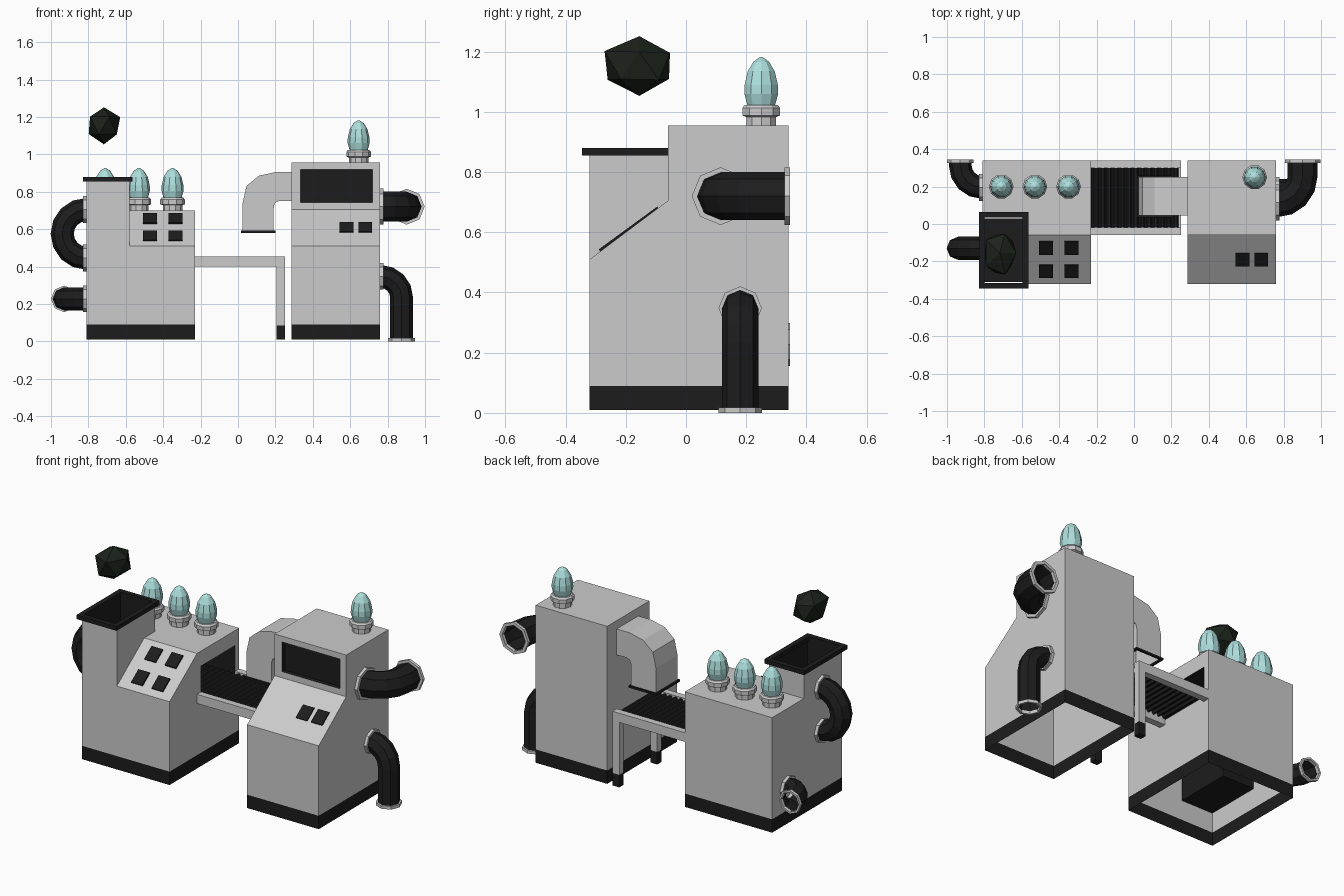
import bpy, bmesh, math, random
from mathutils import Vector as V

if "Cube" in bpy.data.objects:
    bpy.data.objects.remove(bpy.data.objects["Cube"])


def material(name, rgb):
    m = bpy.data.materials.new(name)
    m.diffuse_color = (*rgb, 1)
    m.use_nodes = True
    m.node_tree.nodes["Principled BSDF"].inputs["Base Color"].default_value = m.diffuse_color
    return m


DARK = material("dark", (0.012, 0.012, 0.012))
GLASS = material("pale_glass", (0.42, 0.74, 0.72))
ROCK = material("dark_rock", (0.011, 0.016, 0.011))


def finish(name, bm, mat):
    bmesh.ops.recalc_face_normals(bm, faces=bm.faces)
    me = bpy.data.meshes.new(name)
    bm.to_mesh(me)
    bm.free()
    ob = bpy.data.objects.new(name, me)
    bpy.context.collection.objects.link(ob)
    if mat:
        me.materials.append(mat)


def loft(name, rings, mat=None, closed=False, caps=(False, False), skip=(), cyclic=True):
    """Bridge successive rings of points; skip leaves out ring edges."""
    bm = bmesh.new()
    vs = [[bm.verts.new(p) for p in r] for r in rings]
    n = len(vs[0])
    pairs = list(zip(vs, vs[1:])) + ([(vs[-1], vs[0])] if closed else [])
    for a, b in pairs:
        for j in range(n if cyclic else n - 1):
            if j not in skip:
                k = (j + 1) % n
                bm.faces.new((a[j], a[k], b[k], b[j]))
    for use, r in zip(caps, (vs[0], vs[-1])):
        if use:
            bm.faces.new(r)
    finish(name, bm, mat)


def rect(x0, x1, y0, y1, z):
    return [(x0, y0, z), (x1, y0, z), (x1, y1, z), (x0, y1, z)]


def box(name, x, y, z, mat=None, caps=(True, True), skip=()):
    loft(name, [rect(*x, *y, z[0]), rect(*x, *y, z[1])], mat, caps=caps, skip=skip)


def frame(name, x, y, z, w, mat):
    """Rectangular rim with a hole."""
    inner = (x[0] + w, x[1] - w, y[0] + w, y[1] - w)
    loft(name, [rect(*x, *y, z[0]), rect(*x, *y, z[1]),
                rect(*inner, z[1]), rect(*inner, z[0])], mat, closed=True)


def yz(x, pts):
    return [(x, y, z) for y, z in pts]


def circle(c, u, v, r, n=8):
    return [c + r * (math.cos(2 * math.pi * i / n) * u + math.sin(2 * math.pi * i / n) * v)
            for i in range(n)]


# dark plinths
box("left_plinth", (-.81, -.23), (-.32, .34), (.01, .09), DARK, (False, False))
box("right_plinth", (.285, .76), (-.32, .34), (.01, .09), DARK, (False, False))

# left machine: console with belt opening, rear block, hopper column
side = [(-.32, .09), (.34, .09), (.34, .70), (-.06, .70), (-.32, .51)]
mouth = [(-.02, .43), (.30, .43), (.30, .61), (-.02, .61), (-.02, .52)]
loft("left_console", [yz(-.58, side), yz(-.23, side)], skip=(0,))
loft("left_console_side", [yz(-.23, side), yz(-.23, mouth)])
loft("belt_tunnel", [yz(-.23, mouth), yz(-.45, mouth)], DARK, caps=(False, True))
box("left_rear_block", (-.81, -.58), (.04, .34), (.09, .70), caps=(False, True), skip=(0, 1))
box("hopper_base", (-.81, -.58), (-.32, .04), (.09, .51), caps=(False, False), skip=(1, 2))
box("hopper_column", (-.81, -.58), (-.32, .04), (.51, .86), caps=(False, False))
box("hopper_chute", (-.80, -.59), (-.31, .03), (.20, .86), DARK, (True, False))
frame("hopper_rim", (-.83, -.565), (-.345, .065), (.855, .88), .03, DARK)

# right machine with recessed screen
tall = [(-.32, .09), (.34, .09), (.34, .955), (-.06, .955), (-.06, .705), (-.32, .51)]
loft("right_cabinet", [yz(.285, tall), yz(.76, tall)], caps=(True, True), skip=(0, 3))


def xz(x0, x1, y, z0, z1):
    return [(x0, y, z0), (x1, y, z0), (x1, y, z1), (x0, y, z1)]


opening = xz(.335, .72, -.06, .742, .92)
recess = xz(.335, .72, -.035, .742, .92)
loft("screen_surround", [xz(.285, .76, -.06, .705, .955), opening])
loft("screen", [opening, recess], DARK, caps=(False, True))

# buttons on the sloped panels
S, N, X = V((0, .807, .59)), V((0, -.59, .807)), V((1, 0, 0))
buttons = [(x, y) for x in (-.47, -.335) for y in (-.25, -.125)] + [(.58, -.188), (.68, -.188)]
for x, y in buttons:
    c = V((x, y, .51 + (y + .32) * .731))
    corners = [c + X * a * .037 + S * b * .043 for a, b in ((-1, -1), (1, -1), (1, 1), (-1, 1))]
    loft("button", [[p - N * .004 for p in corners], [p + N * .009 for p in corners]],
         DARK, caps=(False, True))

# conveyor
for y in (-.06, .30):
    box("conveyor_rail", (-.23, .25), (y, y + .04), (.40, .455))
    box("conveyor_leg", (.205, .25), (y, y + .04), (.085, .40))
    box("conveyor_foot", (.205, .25), (y, y + .04), (.01, .085), DARK)
box("conveyor_crossbar", (.21, .25), (-.02, .30), (.40, .425))
ribs = []
for i in range(19):
    x = -.43 + i * .0355
    ribs += [(x, .434), (x + .008, .449), (x + .02, .449), (x + .028, .434)]
loft("conveyor_belt", [[(x, y, z) for x, z in ribs] for y in (-.02, .30)], DARK, cyclic=False)

# output duct, given as outer and inner points of the bend
bend = [(.285, .905, .285, .75), (.20, .905, .22, .75), (.11, .885, .20, .742),
        (.045, .83, .192, .725), (.025, .74, .19, .70), (.025, .59, .19, .59)]
loft("output_duct", [[(a, .045, b), (a, .25, b), (c, .25, d), (c, .045, d)]
                     for a, b, c, d in bend])
frame("duct_lip", (.015, .20), (.035, .26), (.58, .592), .012, DARK)


# bulbs in stepped sockets
def revolve(name, x, y, prof, mat=None, n=10):
    loft(name, [circle(V((x, y, z)), V((1, 0, 0)), V((0, 1, 0)), r, n) for r, z in prof],
         mat, caps=(False, True))


for x, y, z in ((-.71, .2, .70), (-.53, .2, .70), (-.35, .2, .70), (.645, .25, .955)):
    revolve("bulb_socket", x, y, [(r, z + h) for r, h in (
        (.052, 0), (.052, .028), (.066, .033), (.066, .058), (.058, .068), (.045, .068))])
    revolve("bulb", x, y, [(r, z + h) for r, h in (
        (.048, .066), (.059, .105), (.058, .135), (.047, .18), (.027, .212), (.004, .227))], GLASS)


# bent pipes with flanges
def flange(p, t, b, r, rf):
    n = t.cross(b)
    q = p + t * .018
    loft("pipe_flange", [circle(p, n, b, rf), circle(q, n, b, rf),
                         circle(q, n, b, r * .97), circle(p, n, b, r * .97)], closed=True)


def pipe(name, p0, d0, d1, R, tail, r, rf, angle=90, steps=4):
    p0, d0, d1 = V(p0), V(d0), V(d1)
    b = d0.cross(d1)
    rings = []
    for i in range(steps + 1):
        a = math.radians(angle) * i / steps
        t = math.cos(a) * d0 + math.sin(a) * d1
        p = p0 + R * (math.sin(a) * d0 + (1 - math.cos(a)) * d1)
        rings.append(circle(p, t.cross(b), b, r))
    end = p + t * tail
    if tail:
        rings.append(circle(end, t.cross(b), b, r))
    loft(name, rings, DARK)
    flange(p0, d0, b, r, rf)
    flange(end, -t, b, r, rf)


pipe("upper_right_pipe", (.76, .115, .72), (1, 0, 0), (0, 1, 0), .142, .088, .08, .096)
pipe("lower_right_pipe", (.76, .18, .348), (1, 0, 0), (0, 0, -1), .115, .233, .061, .072)
pipe("lower_left_pipe", (-.81, .195, .227), (-1, 0, 0), (0, 1, 0), .119, .031, .061, .071)
pipe("loop_pipe", (-.81, -.13, .705), (-1, 0, 0), (0, 0, -1), .13, 0, .062, .072, 180, 8)

# rock falling into the hopper
random.seed(4)
bm = bmesh.new()
bmesh.ops.create_icosphere(bm, subdivisions=1, radius=1)
for v in bm.verts:
    k = random.uniform(.88, 1.06)
    v.co = V((-.717 + v.co.x * .1 * k, -.155 + v.co.y * .13 * k, 1.152 + v.co.z * .107 * k))
finish("rock", bm, ROCK)
